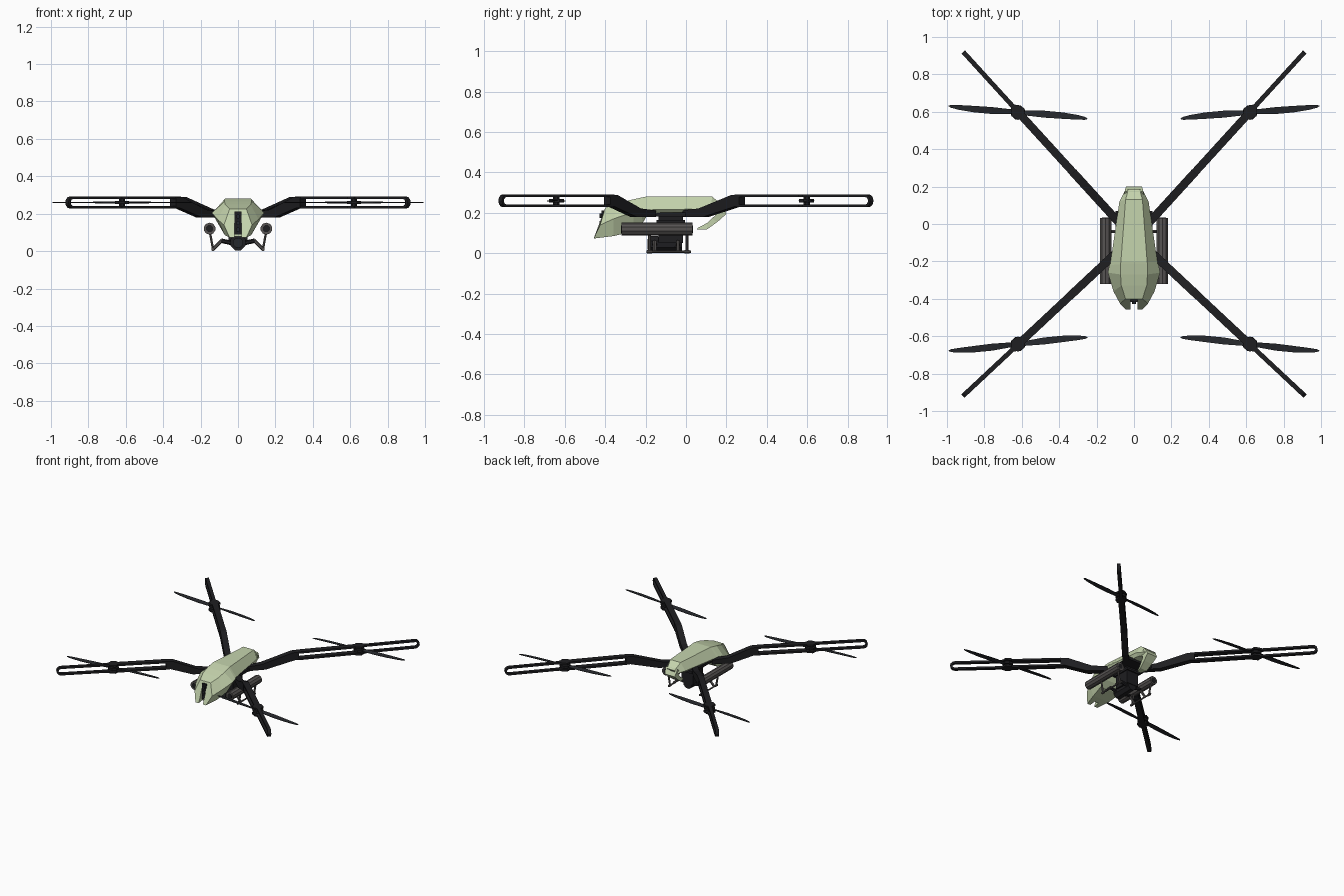
import bpy, bmesh, math
from mathutils import Vector

if "Cube" in bpy.data.objects:
    bpy.data.objects.remove(bpy.data.objects["Cube"])


def material(name, rgb):
    m = bpy.data.materials.new(name)
    m.diffuse_color = (*rgb, 1)
    m.use_nodes = True
    m.node_tree.nodes["Principled BSDF"].inputs["Base Color"].default_value = m.diffuse_color
    return m


GREEN = material("pale_green", (0.56, 0.66, 0.42))
BLACK = material("black", (0.013, 0.013, 0.015))
BLADE = material("blade_charcoal", (0.019, 0.021, 0.025))
GREY = material("tube_grey", (0.095, 0.088, 0.086))


def loft(name, rings, mat, mirror=False, closed=False):
    """Skin rings of equal point count; cap the ends unless closed."""
    bm = bmesh.new()
    vs = [[bm.verts.new(p) for p in r] for r in rings]
    n = len(vs[0])
    for i in range(len(vs) if closed else len(vs) - 1):
        a, b = vs[i], vs[(i + 1) % len(vs)]
        for j in range(n):
            bm.faces.new((a[j], a[(j + 1) % n], b[(j + 1) % n], b[j]))
    if not closed:
        bm.faces.new(vs[0])
        bm.faces.new(vs[-1])
    bmesh.ops.recalc_face_normals(bm, faces=bm.faces)
    me = bpy.data.meshes.new(name)
    bm.to_mesh(me)
    bm.free()
    me.materials.append(mat)
    ob = bpy.data.objects.new(name, me)
    bpy.context.collection.objects.link(ob)
    if mirror:
        ob.modifiers.new("mirror", 'MIRROR')
    return ob


def box(name, x0, x1, y0, y1, z0, z1, mat, mirror=False):
    ring = lambda z: [(x0, y0, z), (x1, y0, z), (x1, y1, z), (x0, y1, z)]
    return loft(name, [ring(z0), ring(z1)], mat, mirror)


def rod(name, a, b, r, sides, mat, mirror=False, r2=None):
    """Straight prism with round section between two points."""
    a, b = Vector(a), Vector(b)
    d = (b - a).normalized()
    u = d.cross(Vector((0, 0, 1)) if abs(d.z) < 0.9 else Vector((0, 1, 0))).normalized()
    w = d.cross(u)
    ang = [2 * math.pi * (i + 0.5) / sides for i in range(sides)]
    ring = lambda c, q: [c + (u * math.cos(t) + w * math.sin(t)) * q for t in ang]
    return loft(name, [ring(a, r), ring(b, r2 or r)], mat, mirror)


# Faceted body shell: (y, half width, z) of the top, side and bottom edges
stations = [
    ((.185, .03, .235), (.185, .045, .21), (.15, .035, .20)),
    ((.13, .045, .28), (.12, .078, .22), (.11, .06, .20)),
    ((-.20, .07, .28), (-.20, .125, .215), (-.19, .10, .19)),
    ((-.215, .072, .277), (-.22, .132, .21), (-.215, .095, .15)),
    ((-.27, .072, .265), (-.26, .14, .205), (-.26, .085, .11)),
    ((-.33, .068, .248), (-.36, .11, .17), (-.36, .07, .085)),
    ((-.40, .045, .225), (-.425, .075, .14), (-.457, .045, .073)),
]
rings = [[(x, y, z) for y, x, z in s] + [(-x, y, z) for y, x, z in reversed(s)]
         for s in stations]
body = loft("body_shell", rings, GREEN)

# Slot in the nose
cutter = box("nose_slot_cutter", -.018, .018, -.52, -.41, .03, .205, GREEN)
cutter.hide_render = True
cutter.hide_viewport = True
cut = body.modifiers.new("slot", 'BOOLEAN')
cut.operation = 'DIFFERENCE'
cut.object = cutter

# Nose camera inside the slot
box("camera_panel", -.0175, .0175, -.418, -.405, .09, .212, BLACK)
for z in (.185, .15, .115):
    rod("camera_lens", (0, -.41, z), (0, -.428, z), .012, 8, BLADE)

# Tail hook curling forward: outer (y, z), inner (y, z), half width
hook = [
    (.175, .245, .13, .21, .05),
    (.20, .195, .147, .19, .043),
    (.155, .155, .128, .172, .036),
    (.105, .119, .105, .15, .03),
    (.055, .118, .058, .126, .015),
]
loft("tail_hook", [[(-w, a, b), (w, a, b), (w, c, d), (-w, c, d)]
                   for a, b, c, d, w in hook], GREEN)


# Arms with open loop ends, hubs and propellers (right side, mirrored)
def arm(label, anchor, tip, hub, elbow, prop_dir):
    base = Vector((*anchor, 0))
    span = Vector((*tip, 0)) - base
    end = span.length
    d = span.normalized()
    side = Vector((-d.y, d.x, 0))
    hub_s = (Vector((*hub, 0)) - base).dot(d)
    at = lambda s, z, o: base + d * s + side * o + Vector((0, 0, z))

    # Sloping strut from the chassis up to the loop
    e = elbow
    prof = [(e + .05, .291), (e, .289), (.05, .222), (-.06, .212), (-.06, .18),
            (.08, .18), (e + .02, .231), (e + .05, .229)]
    loft(label + "_arm_strut", [[at(s, z, o) for s, z in prof] for o in (-.022, .022)],
         BLACK, True)

    # Upright stadium loop, wider on the inboard side of the hub
    r_in, r_out, zc = .018, .032, .26
    path = []
    for i in range(7):
        t = -math.pi / 2 + math.pi * i / 6
        path.append((end - r_out, t, .0125))
    path += [(hub_s + .045, math.pi / 2, .0125), (hub_s + .03, math.pi / 2, .021)]
    for i in range(5):
        t = math.pi / 2 + math.pi * i / 4
        path.append((e + .05, t, .021))
    path += [(hub_s + .03, -math.pi / 2, .021), (hub_s + .045, -math.pi / 2, .0125)]
    sections = []
    for s, t, w in path:
        o_, i_ = [(s + r * math.cos(t), zc + r * math.sin(t)) for r in (r_out, r_in)]
        sections.append([at(*o_, -w), at(*o_, w), at(*i_, w), at(*i_, -w)])
    loft(label + "_arm_loop", sections, BLACK, True, closed=True)

    # Motor hub between the rails
    h = Vector((*hub, 0))
    up = lambda z: h + Vector((0, 0, z))
    for z in (.228, .278):
        rod(label + "_hub_plate", up(z), up(z + .014), .041, 6, BLACK, True)
    rod(label + "_hub_post", up(.23), up(.29), .017, 8, BLACK, True)
    rod(label + "_hub_rotor", up(.252), up(.268), .04, 8, BLACK, True)

    # Two tapered blades: distance, leading edge, trailing edge
    p = Vector((*prop_dir, 0)).normalized()
    q = Vector((-p.y, p.x, 0))
    blade = [(.0, .012, .012), (.05, .013, .014), (.14, .015, .022), (.24, .012, .022),
             (.32, .009, .016), (.36, .006, .009), (.373, .001, .002)]
    for k, sgn in enumerate((1, -1)):
        secs = []
        for s, a, b in blade:
            c = up(.26) + p * s * sgn
            tw = .004 * (1 - s / .4)
            secs.append([c + q * a * sgn + Vector((0, 0, tw + .0015)),
                         c - q * b * sgn + Vector((0, 0, -tw + .0015)),
                         c - q * b * sgn + Vector((0, 0, -tw - .0015)),
                         c + q * a * sgn + Vector((0, 0, tw - .0015))])
        loft(f"{label}_propeller_blade_{k + 1}", secs, BLADE, True)


arm("rear", (.11, .04), (.913, .92), (.62, .597), .27, (.74, .07))
arm("front", (.15, -.205), (.915, -.92), (.62, -.642), .22, (.74, -.07))

# Dark chassis under the body
box("chassis_plate", -.1, .1, -.24, .07, .182, .202, BLACK)
box("chassis_column", -.05, .05, -.135, -.015, .05, .185, BLACK)
box("chassis_collar", -.058, .058, -.145, -.005, .15, .165, BLACK)

# Battery pod under the column
rod("battery_pod", (0, -.175, .045), (0, -.02, .045), .044, 8, BLACK, r2=.038)
rod("battery_cap", (0, -.19, .045), (0, -.175, .045), .028, 8, BLADE)

# Side tubes with end rims
rod("side_tube", (.152, -.32, .12), (.152, .033, .12), .032, 10, GREY, True)
for y in (-.322, .029):
    rod("tube_end_cap", (.152, y, .12), (.152, y + .006, .12), .02, 8, BLACK, True)

# Landing legs, braces and skids
for y in (-.18, .005):
    rod("landing_leg", (.15, y, .1), (.133, y, .007), .007, 6, GREY, True)
    rod("leg_foot", (.133, y - .012, .008), (.133, y + .012, .008), .009, 6, GREY, True)
for y in (-.155, -.04):
    rod("leg_brace", (.133, y, .01), (.085, y, .058), .009, 6, GREY, True)
    rod("pod_brace", (.09, y, .056), (.02, y, .04), .012, 6, BLACK, True)
rod("skid", (.133, -.195, .0085), (.133, .025, .0085), .006, 6, GREY, True)
